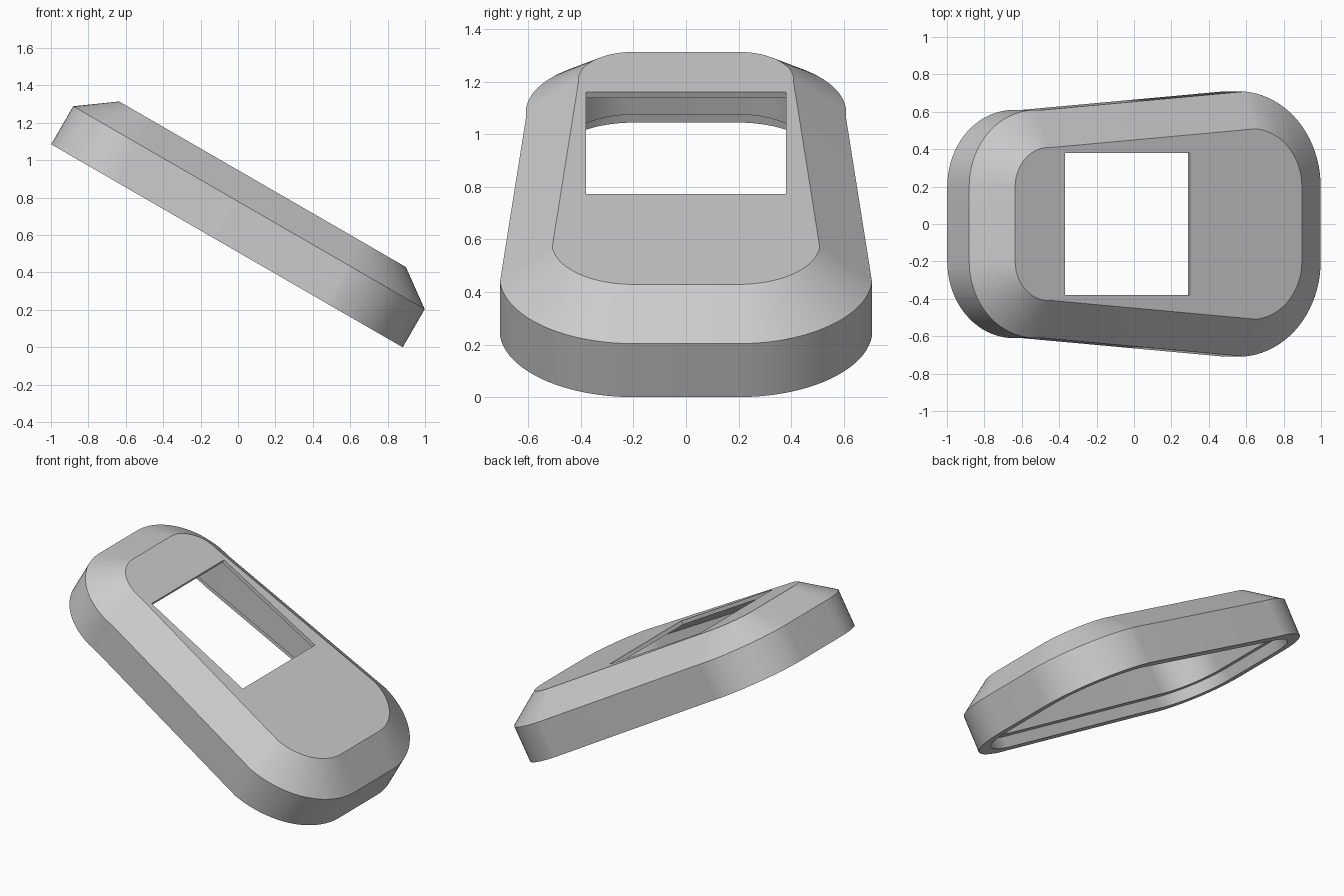
import bpy
import bmesh
import math

cube = bpy.data.objects.get("Cube")
if cube:
    bpy.data.objects.remove(cube, do_unlink=True)

TILT = math.radians(30)
HALF = 1.085          # half length of the housing
FLAT = 0.2            # half width of the straight ends
R_WIDE, R_NARROW = 0.51, 0.41
STEPS = 20            # segments per corner

grey = bpy.data.materials.new("plain_grey")
grey.use_nodes = True
colour = (0.6, 0.6, 0.6, 1)
grey.diffuse_color = colour
grey.node_tree.nodes["Principled BSDF"].inputs["Base Color"].default_value = colour


def outline(inset):
    """Rounded tapering outline, moved inward by inset."""
    cx_wide, cx_narrow = HALF - R_WIDE, R_NARROW - HALF
    lean = math.pi / 2 + math.asin((R_WIDE - R_NARROW) / (cx_wide - cx_narrow))
    lean = math.pi - lean
    half = []
    for cx, r, a0, a1 in ((cx_wide, R_WIDE, 0, lean),
                          (cx_narrow, R_NARROW, lean, math.pi)):
        for i in range(STEPS + 1):
            a = a0 + (a1 - a0) * i / STEPS
            half.append((cx + (r - inset) * math.cos(a),
                         FLAT + (r - inset) * math.sin(a)))
    return half + [(x, -y) for x, y in reversed(half)]


def add_loop(bm, points, z):
    return [bm.verts.new((x, y, z)) for x, y in points]


def bridge(bm, a, b):
    n = len(a)
    for i in range(n):
        j = (i + 1) % n
        bm.faces.new((a[i], a[j], b[j], b[i]))


def fill_between(bm, outer, inner):
    edges = []
    for loop in (outer, inner):
        for i, v in enumerate(loop):
            w = loop[(i + 1) % len(loop)]
            edges.append(bm.edges.get((v, w)) or bm.edges.new((v, w)))
    bmesh.ops.triangle_fill(bm, use_beauty=True, use_dissolve=False, edges=edges)


bm = bmesh.new()

# Outer wall and sloping shoulder
outside = [add_loop(bm, outline(i), z)
           for i, z in ((0, 0), (0, 0.235), (0.2, 0.38))]
# Hollow inside: rim, lid recess, inner wall, underside of the shoulder
inside = [add_loop(bm, outline(i), z)
          for i, z in ((0.08, 0), (0.08, 0.07), (0.14, 0.07),
                       (0.14, 0.305), (0.208, 0.355))]
for loops in (outside, inside):
    for a, b in zip(loops, loops[1:]):
        bridge(bm, a, b)
bridge(bm, outside[0], inside[0])

# Top plate with a square window
window = [(0.196, -0.38), (0.196, 0.38), (-0.578, 0.38), (-0.578, -0.38)]
window_top = add_loop(bm, window, 0.38)
window_low = add_loop(bm, window, 0.355)
bridge(bm, window_top, window_low)
fill_between(bm, outside[-1], window_top)
fill_between(bm, inside[-1], window_low)

bmesh.ops.recalc_face_normals(bm, faces=bm.faces)
mesh = bpy.data.meshes.new("housing_shell")
bm.to_mesh(mesh)
bm.free()
mesh.materials.append(grey)

housing = bpy.data.objects.new("housing_shell", mesh)
bpy.context.collection.objects.link(housing)
housing.rotation_euler = (0, TILT, 0)
housing.location = (-0.059, 0, HALF * math.sin(TILT))

bpy.ops.object.select_all(action='DESELECT')
housing.select_set(True)
bpy.context.view_layer.objects.active = housing
bpy.ops.object.shade_smooth_by_angle(angle=math.radians(25))
